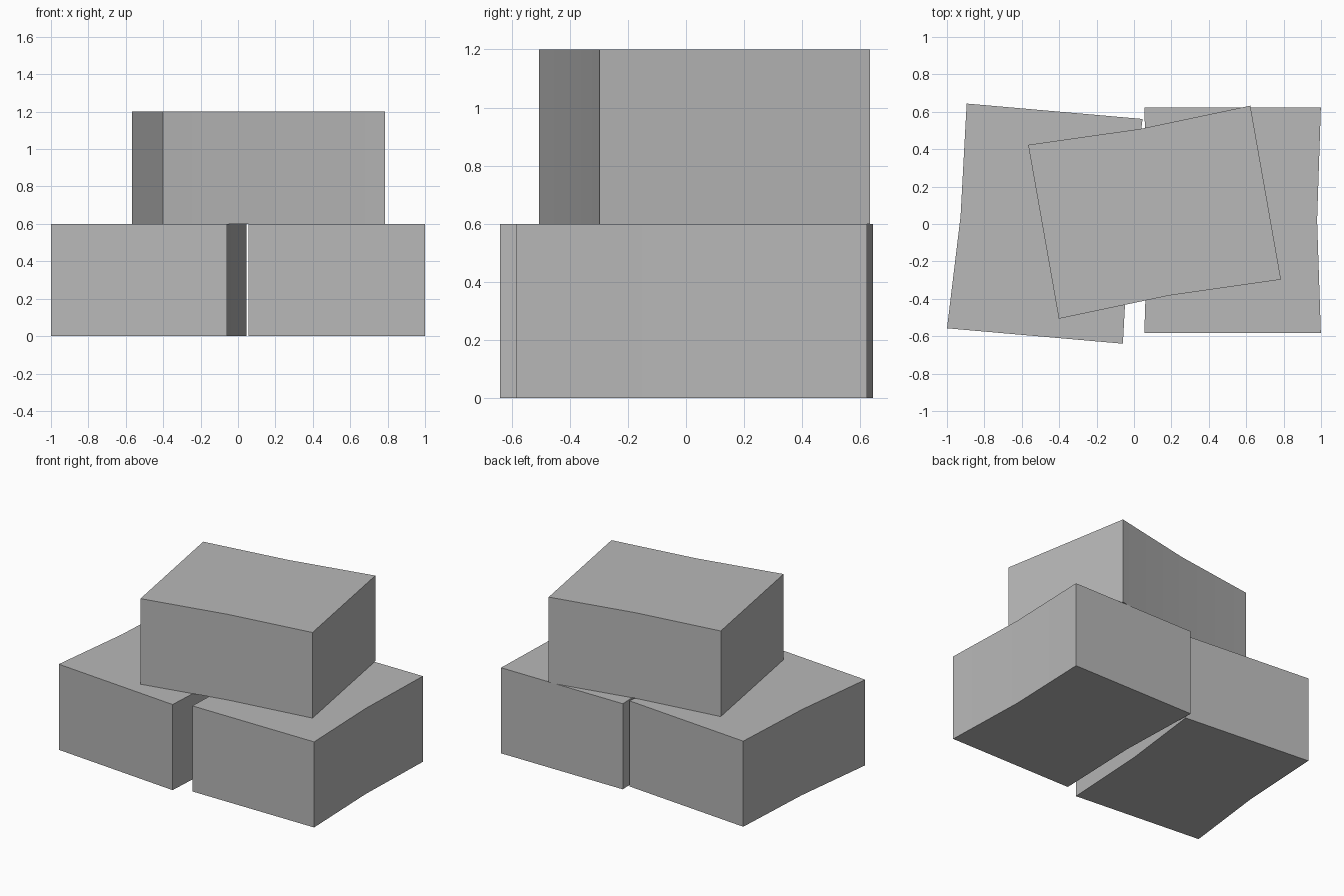
import bpy, bmesh
from math import radians

cube = bpy.data.objects.get("Cube")
if cube:
    bpy.data.objects.remove(cube, do_unlink=True)

WIDTH, LENGTH, HEIGHT, PINCH = 0.944, 1.206, 0.6, 0.02

# Plain grey for every block
grey = bpy.data.materials.new("stone grey")
grey.use_nodes = True
color = (0.48, 0.48, 0.48, 1)
grey.diffuse_color = color
grey.node_tree.nodes["Principled BSDF"].inputs["Base Color"].default_value = color


def block(name, x, y, z, turn):
    """Box whose two long sides pinch in slightly at the middle."""
    w, l, waist = WIDTH / 2, LENGTH / 2, WIDTH / 2 - PINCH
    outline = [(-w, -l), (w, -l), (waist, 0), (w, l), (-w, l), (-waist, 0)]
    bm = bmesh.new()
    base = bm.faces.new([bm.verts.new((px, py, 0)) for px, py in outline])
    top = bmesh.ops.extrude_face_region(bm, geom=[base])["geom"]
    bmesh.ops.translate(bm, vec=(0, 0, HEIGHT),
                        verts=[v for v in top if isinstance(v, bmesh.types.BMVert)])
    if not any(f.normal.z < -0.5 or f.calc_center_median().z == 0 for f in bm.faces):
        bm.faces.new([v for v in bm.verts if v.co.z == 0])
    bmesh.ops.recalc_face_normals(bm, faces=bm.faces)
    mesh = bpy.data.meshes.new(name)
    bm.to_mesh(mesh)
    bm.free()
    mesh.materials.append(grey)
    ob = bpy.data.objects.new(name, mesh)
    bpy.context.collection.objects.link(ob)
    ob.location = (x, y, z)
    ob.rotation_euler.z = radians(turn)
    # Soften the shallow bend, keep the corners sharp
    bpy.ops.object.select_all(action="DESELECT")
    ob.select_set(True)
    bpy.context.view_layer.objects.active = ob
    bpy.ops.object.shade_smooth_by_angle(angle=radians(30))


# Two blocks side by side with a third laid across them
block("lower_left_block", 0.527, 0.019, 0, 0)
block("lower_right_block", -0.477, 0.002, 0, -5)
block("upper_block", 0.11, 0.063, HEIGHT, -80)
